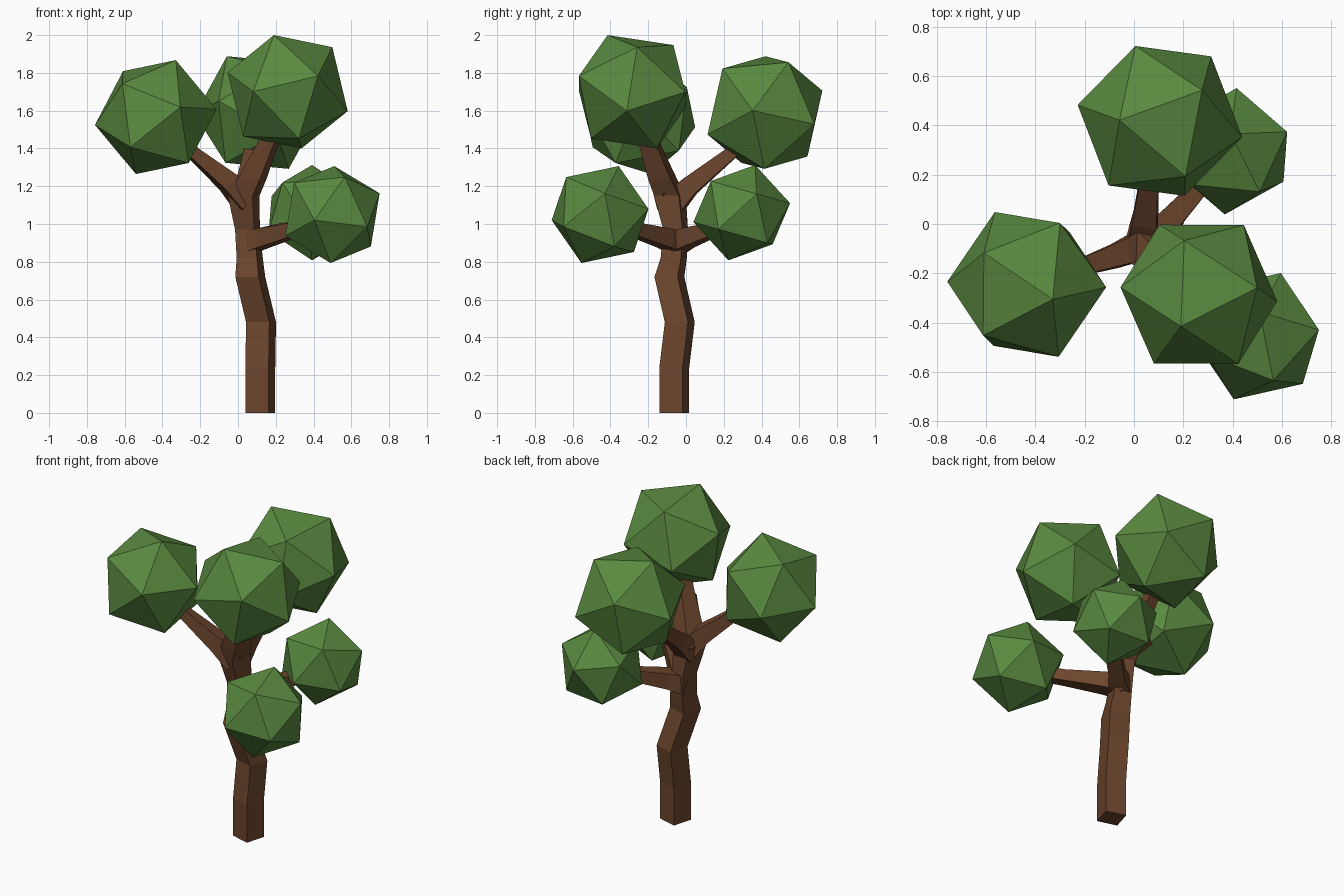
import bpy, bmesh, math
from mathutils import Vector, Matrix

if "Cube" in bpy.data.objects:
    bpy.data.objects.remove(bpy.data.objects["Cube"])


def material(name, color):
    m = bpy.data.materials.new(name)
    m.diffuse_color = (*color, 1)
    m.use_nodes = True
    m.node_tree.nodes["Principled BSDF"].inputs["Base Color"].default_value = m.diffuse_color
    return m


bark = material("bark", (0.15, 0.06, 0.026))
leaf = material("leaf", (0.10, 0.25, 0.05))


def finish(name, bm, mat):
    bmesh.ops.recalc_face_normals(bm, faces=bm.faces)
    me = bpy.data.meshes.new(name)
    bm.to_mesh(me)
    bm.free()
    me.materials.append(mat)
    ob = bpy.data.objects.new(name, me)
    bpy.context.collection.objects.link(ob)
    return ob


def limb(name, path, turn=None):
    """Four-sided tapering tube; path holds (x, y, z, half width).
    With turn given, every ring is a level square turned by that angle."""
    bm = bmesh.new()
    pts = [Vector(p[:3]) for p in path]
    rings = []
    for i, p in enumerate(pts):
        if turn is None:
            t = (pts[min(i + 1, len(pts) - 1)] - pts[max(i - 1, 0)]).normalized()
            u = t.cross(Vector((0, 0, 1))).normalized()
            w = u.cross(t)
        else:
            u = Vector((math.cos(turn), math.sin(turn), 0))
            w = Vector((-u.y, u.x, 0))
        h = path[i][3]
        rings.append([bm.verts.new(p + h * (a * u + b * w))
                      for a, b in ((-1, -1), (1, -1), (1, 1), (-1, 1))])
    for r, s in zip(rings, rings[1:]):
        for k in range(4):
            n = (k + 1) % 4
            bm.faces.new((r[k], r[n], s[n], s[k]))
    bm.faces.new(rings[0][::-1])
    bm.faces.new(rings[-1])
    return finish(name, bm, bark)


def frame(a, b):
    x = a.normalized()
    z = a.cross(b).normalized()
    return Matrix((x, z.cross(x), z)).transposed()


def foliage(name, center, radius, v1, v2):
    """Icosahedron turned so two neighbouring corners point along v1 and v2."""
    bm = bmesh.new()
    bmesh.ops.create_icosphere(bm, subdivisions=1, radius=radius)
    bm.edges.ensure_lookup_table()
    a, b = (v.co.copy() for v in bm.edges[0].verts)
    rot = frame(Vector(v1), Vector(v2)) @ frame(a, b).transposed()
    for v in bm.verts:
        v.co = rot @ v.co + Vector(center)
    return finish(name, bm, leaf)


# trunk, bending up into the main crown
limb("trunk", [
    (0.118, -0.062, 0.00, 0.064), (0.118, -0.062, 0.24, 0.064),
    (0.122, -0.033, 0.48, 0.064), (0.065, -0.088, 0.72, 0.064),
    (0.062, -0.065, 0.82, 0.056), (0.050, -0.055, 0.97, 0.053),
    (0.030, -0.085, 1.15, 0.068), (0.075, -0.125, 1.24, 0.062),
    (0.160, -0.195, 1.43, 0.046), (0.190, -0.220, 1.52, 0.040)],
    math.radians(-16))

# side branches
limb("left_branch", [(0.04, -0.08, 1.12, 0.060), (-0.05, -0.12, 1.22, 0.050),
                     (-0.23, -0.18, 1.37, 0.032), (-0.30, -0.20, 1.43, 0.030)])
limb("back_branch", [(0.03, -0.07, 1.10, 0.060), (0.045, 0.02, 1.20, 0.050),
                     (0.065, 0.22, 1.36, 0.034), (0.07, 0.29, 1.42, 0.032)])
limb("lower_front_branch", [(0.04, -0.04, 0.90, 0.058), (0.13, -0.11, 0.925, 0.050),
                            (0.30, -0.27, 0.97, 0.036), (0.36, -0.33, 0.99, 0.034)])
limb("lower_back_branch", [(0.04, -0.06, 0.90, 0.058), (0.13, 0.00, 0.925, 0.050),
                           (0.26, 0.14, 0.97, 0.036), (0.32, 0.21, 0.99, 0.034)])

# foliage clumps
foliage("left_foliage", (-0.435, -0.245, 1.566), 0.325,
        (0.105, -0.06, 0.30), (0.325, -0.01, 0.035))
foliage("top_foliage", (0.263, -0.285, 1.70), 0.335,
        (-0.073, -0.13, 0.30), (0.24, 0.03, 0.23))
foliage("back_foliage", (0.105, 0.418, 1.59), 0.340,
        (-0.165, 0.003, 0.30), (0.165, 0.122, 0.265))
foliage("lower_front_foliage", (0.50, -0.455, 1.05), 0.275,
        (0.01, 0.10, 0.26), (0.25, 0.025, 0.11))
foliage("lower_back_foliage", (0.392, 0.295, 1.06), 0.262,
        (0.0, 0.07, 0.25), (0.23, 0.075, 0.085))
